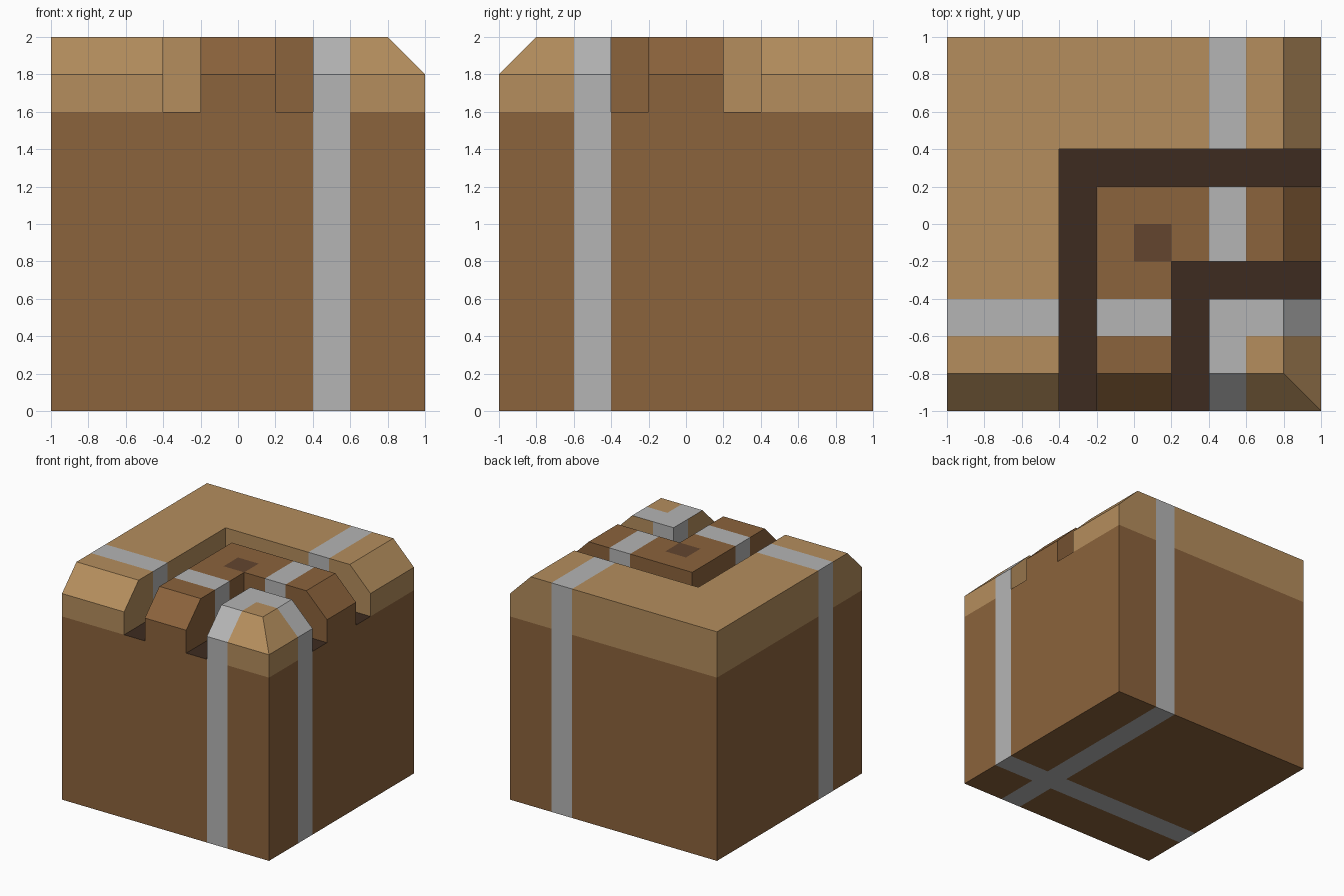
import bpy, bmesh
from mathutils import Vector

if "Cube" in bpy.data.objects:
    bpy.data.objects.remove(bpy.data.objects["Cube"])

COLOURS = {
    "brown": (0.26, 0.125, 0.045, 1),
    "tan": (0.46, 0.27, 0.11, 1),
    "grey_band": (0.46, 0.46, 0.46, 1),
    "dark_groove": (0.047, 0.024, 0.014, 1),
    "centre_mark": (0.125, 0.06, 0.028, 1),
}
NAMES = list(COLOURS)


def make_object(name, bm):
    bmesh.ops.recalc_face_normals(bm, faces=bm.faces)
    mesh = bpy.data.meshes.new(name)
    bm.to_mesh(mesh)
    bm.free()
    obj = bpy.data.objects.new(name, mesh)
    bpy.context.collection.objects.link(obj)
    return obj


def cut(bm, point, normal, trim=False):
    """Slice along a plane; with trim, remove the outer side and cap it."""
    res = bmesh.ops.bisect_plane(
        bm, geom=bm.verts[:] + bm.edges[:] + bm.faces[:], dist=1e-5,
        plane_co=point, plane_no=normal, clear_outer=trim)
    if trim:
        edges = [e for e in res["geom_cut"] if isinstance(e, bmesh.types.BMEdge)]
        bmesh.ops.edgeloop_fill(bm, edges=edges)


# Crate body: a cube with the front and right top edges chamfered
bm = bmesh.new()
bmesh.ops.create_cube(bm, size=2)
bmesh.ops.translate(bm, vec=(0, 0, 1), verts=bm.verts)
cut(bm, (0, -0.9, 1.9), (0, -1, 1), True)
cut(bm, (0.9, 0, 1.9), (1, 0, 1), True)
crate = make_object("crate", bm)

# Two L-shaped grooves, 0.2 wide, given by the left x and back y of the bend
for i, (x, y) in enumerate([(-0.4, 0.4), (0.2, -0.2)]):
    profile = [(x, y), (x, -1.5), (x + 0.2, -1.5), (x + 0.2, y - 0.2),
               (1.5, y - 0.2), (1.5, y)]
    bm = bmesh.new()
    face = bm.faces.new([bm.verts.new((px, py, 1.6)) for px, py in profile])
    ext = bmesh.ops.extrude_face_region(bm, geom=[face])
    bmesh.ops.translate(bm, vec=(0, 0, 1), verts=[
        v for v in ext["geom"] if isinstance(v, bmesh.types.BMVert)])
    cutter = make_object(f"groove_cutter_{i}", bm)
    cutter.hide_render = True
    mod = crate.modifiers.new("groove", 'BOOLEAN')
    mod.operation, mod.solver, mod.object = 'DIFFERENCE', 'EXACT', cutter
    bpy.context.view_layer.objects.active = crate
    bpy.ops.object.modifier_apply(modifier=mod.name)
    bpy.data.objects.remove(cutter)

for name, colour in COLOURS.items():
    mat = bpy.data.materials.new(name)
    mat.diffuse_color = colour
    mat.use_nodes = True
    mat.node_tree.nodes["Principled BSDF"].inputs["Base Color"].default_value = mat.diffuse_color
    crate.data.materials.append(mat)


def pick(face):
    """Colour of a face from its position and direction."""
    n, c = face.normal, face.calc_center_median()
    p = c - n * 0.01
    if n.z > 0.9 and c.z < 1.7:
        return "dark_groove"
    if (abs(n.x) < 0.5 and 0.4 < c.x < 0.6) or (abs(n.y) < 0.5 and -0.6 < c.y < -0.4):
        return "grey_band"
    if n.z > 0.9 and 0 < c.x < 0.2 and -0.2 < c.y < 0:
        return "centre_mark"
    corner = p.x > 0.3 and p.y < -0.3
    centre = p.x > -0.3 and p.y < 0.3 and not corner
    return "brown" if c.z < 1.6 or centre else "tan"


# Slice along the colour borders, then paint the faces
bm = bmesh.new()
bm.from_mesh(crate.data)
bmesh.ops.triangulate(bm, faces=bm.faces)
for axis, values in enumerate([(0, 0.2, 0.4, 0.6), (-0.6, -0.4, -0.2, 0), (1.6,)]):
    normal = Vector([float(a == axis) for a in range(3)])
    for value in values:
        cut(bm, normal * value, normal)
bm.normal_update()
for f in bm.faces:
    f.material_index = NAMES.index(pick(f))
    f.smooth = False
bmesh.ops.dissolve_limit(bm, angle_limit=0.01, verts=bm.verts, edges=bm.edges,
                         delimit={'MATERIAL'})
bm.to_mesh(crate.data)
bm.free()
